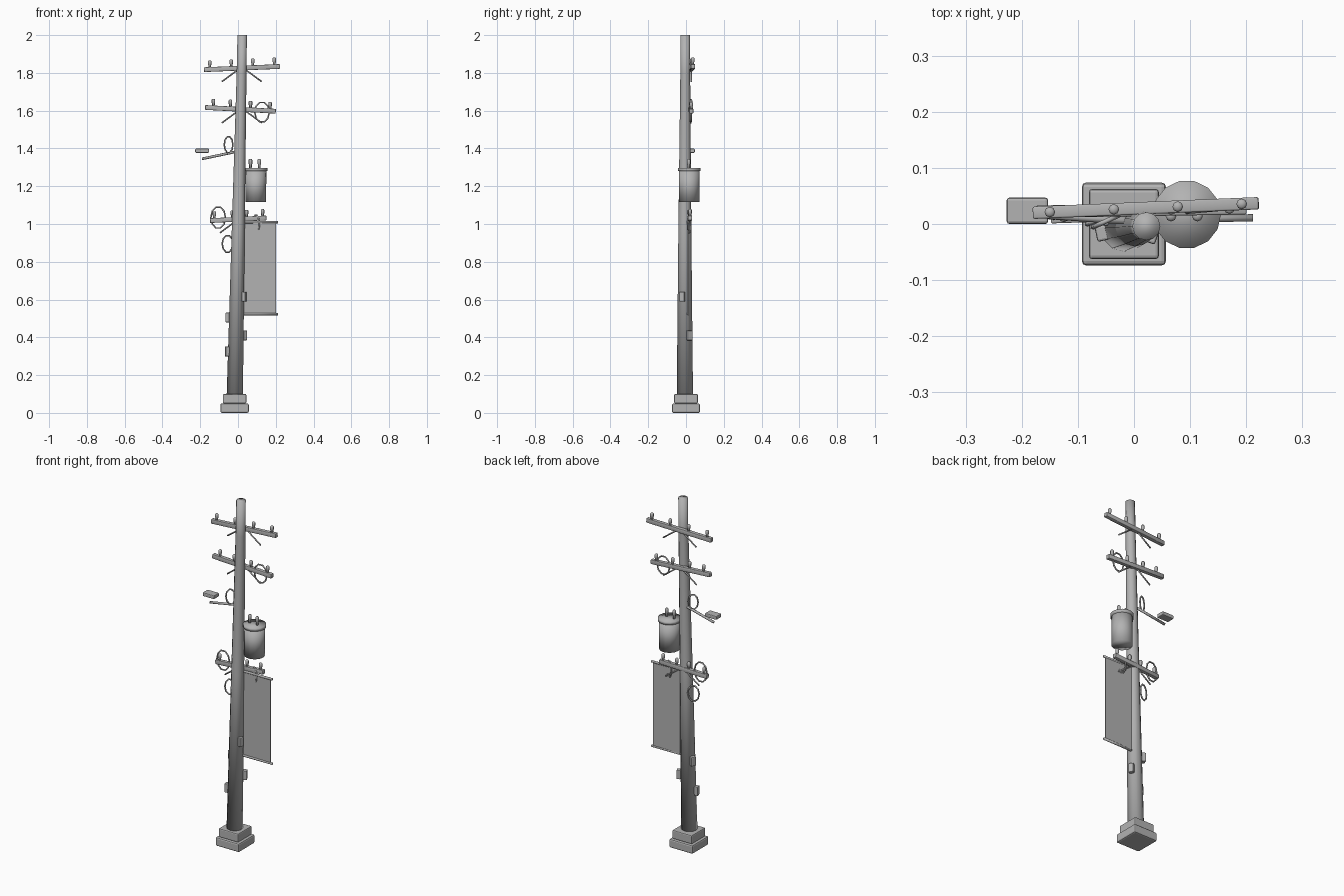
import bpy, bmesh, math
from mathutils import Vector, Matrix

if "Cube" in bpy.data.objects:
    bpy.data.objects.remove(bpy.data.objects["Cube"])

mat = bpy.data.materials.new("plain_grey")
mat.diffuse_color = (0.45, 0.45, 0.45, 1)
mat.use_nodes = True
mat.node_tree.nodes["Principled BSDF"].inputs["Base Color"].default_value = mat.diffuse_color


def finish(name, bm, smooth=True):
    me = bpy.data.meshes.new(name)
    bmesh.ops.recalc_face_normals(bm, faces=bm.faces)
    bm.to_mesh(me)
    bm.free()
    me.materials.append(mat)
    for p in me.polygons:
        p.use_smooth = smooth
    ob = bpy.data.objects.new(name, me)
    bpy.context.collection.objects.link(ob)
    return ob


def box(name, centre, size, rot=None, bevel=0.0, smooth=False):
    bm = bmesh.new()
    bmesh.ops.create_cube(bm, size=1, matrix=Matrix.Diagonal((*size, 1)))
    if bevel:
        bmesh.ops.bevel(bm, geom=bm.edges[:], offset=bevel, segments=2,
                        profile=0.5, affect='EDGES')
    bm.transform(Matrix.Translation(centre) @ (rot or Matrix()))
    return finish(name, bm, smooth)


def bar(name, a, b, w, h):
    # square beam running from a to b
    a, b = Vector(a), Vector(b)
    rot = (b - a).to_track_quat('X', 'Z').to_matrix().to_4x4()
    return box(name, (a + b) / 2, ((b - a).length, w, h), rot, 0.003, True)


def lathe(name, rings, sides):
    # stacked circles given as (centre, radius), capped at both ends
    bm = bmesh.new()
    loops = []
    for c, r in rings:
        loops.append([bm.verts.new((c[0] + r * math.cos(t), c[1] + r * math.sin(t), c[2]))
                      for t in (2 * math.pi * i / sides for i in range(sides))])
    for lo, hi in zip(loops, loops[1:]):
        for i in range(sides):
            j = (i + 1) % sides
            bm.faces.new((lo[i], lo[j], hi[j], hi[i]))
    bm.faces.new(loops[0][::-1])
    bm.faces.new(loops[-1])
    return finish(name, bm)


def rod(name, a, b, r, sides=8):
    a, b = Vector(a), Vector(b)
    bm = bmesh.new()
    m = Matrix.Translation((a + b) / 2) @ (b - a).to_track_quat('Z', 'Y').to_matrix().to_4x4()
    bmesh.ops.create_cone(bm, cap_ends=True, segments=sides, radius1=r, radius2=r,
                          depth=(b - a).length, matrix=m)
    return finish(name, bm)


def insulator(name, x, y, z, h=0.043, r=0.0095):
    lathe(name, [((x, y, z), r * .7), ((x, y, z + h * .4), r * .75), ((x, y, z + h * .5), r),
                 ((x, y, z + h * .9), r), ((x, y, z + h), r * .6)], 8)


# stepped footing
box("footing_lower", (-0.018, 0, 0.025), (0.15, 0.148, 0.05), bevel=0.008)
box("footing_upper", (-0.018, 0, 0.075), (0.125, 0.125, 0.05), bevel=0.006)

# leaning tapered pole
lathe("pole", [((-0.017, -0.006, 0.09), 0.043), ((0.002, -0.006, 1.0), 0.034),
               ((0.019, -0.004, 1.8), 0.026), ((0.022, -0.004, 2.0), 0.025)], 12)

# crossarms with insulators and braces
arms = [
    ("top", (-0.18, 0.02, 1.817), (0.222, 0.037, 1.834), (-0.15, -0.036, 0.078, 0.192)),
    ("middle", (-0.174, 0.022, 1.617), (0.2, 0.028, 1.597), (-0.13, -0.04, 0.066, 0.17)),
    ("lower", (-0.148, 0.012, 1.018), (0.15, 0.022, 1.032), (-0.125, -0.03, 0.045, 0.13)),
]
for name, a, b, xs in arms:
    bar(name + "_crossarm", a, b, 0.022, 0.025)
    for i, x in enumerate(xs):
        t = (x - a[0]) / (b[0] - a[0])
        y, z = (a[k] + t * (b[k] - a[k]) for k in (1, 2))
        insulator(f"{name}_insulator_{i}", x, y, z + 0.005)
    cz, cy = (a[2] + b[2]) / 2, (a[1] + b[1]) / 2
    cx = 0.02 if name != "lower" else 0.01
    for side in (-1, 1):
        rod(f"{name}_brace_{side}", (cx + side * 0.015, cy, cz - 0.005),
            (cx + side * 0.106, cy, cz - 0.072), 0.004, 6)

# hanging wire loops
loops = [((0.127, 0.025, 1.592), 0.043, 0.058, 5), ((-0.105, 0.015, 1.034), 0.043, 0.062, 5),
         ((-0.05, 0.005, 1.42), 0.03, 0.048, 25), ((-0.055, 0.01, 0.895), 0.035, 0.05, 20),
         ((0.095, 0.017, 1.0), 0.025, 0.052, -25)]
for i, (c, rx, rz, yaw) in enumerate(loops):
    bm = bmesh.new()
    n, m, r = 10, 5, 0.0045
    vs = []
    for k in range(n):
        t = 2 * math.pi * k / n
        for q in range(m):
            p = 2 * math.pi * q / m
            d = r * math.cos(p)
            vs.append(bm.verts.new(((rx - r + d) * math.cos(t), r * math.sin(p),
                                    (rz - r + d) * math.sin(t))))
    for k in range(n):
        for q in range(m):
            k2, q2 = (k + 1) % n, (q + 1) % m
            bm.faces.new((vs[k * m + q], vs[k2 * m + q], vs[k2 * m + q2], vs[k * m + q2]))
    bm.transform(Matrix.Translation(c) @ Matrix.Rotation(math.radians(yaw), 4, 'Z'))
    finish(f"wire_loop_{i}", bm)

# street lamp
rod("lamp_arm", (0.005, 0.005, 1.386), (-0.19, 0.018, 1.345), 0.007)
box("lamp_head", (-0.19, 0.0235, 1.388), (0.074, 0.047, 0.022), bevel=0.005)

# transformer can with lid and two bushings
tc = (0.094, 0.017)
lathe("transformer_can", [((*tc, 1.117), 0.055), ((*tc, 1.285), 0.056)], 14)
lathe("transformer_lid", [((*tc, 1.28), 0.061), ((*tc, 1.297), 0.061)], 14)
for i, x in enumerate((0.066, 0.113)):
    insulator(f"transformer_bushing_{i}", x, 0.014, 1.293, 0.052)

# banner between two rods
box("banner", (0.116, 0.011, 0.766), (0.172, 0.006, 0.487))
for n, z in (("upper", 1.01), ("lower", 0.523)):
    rod(f"banner_{n}_rod", (0.0, 0.008, z), (0.212, 0.011, z), 0.0065)

# small boxes fixed to the pole
for i, (x, y, z) in enumerate([(0.031, -0.02, 0.615), (0.033, 0.018, 0.41),
                               (-0.052, 0.012, 0.505), (-0.057, -0.016, 0.325)]):
    ang = math.atan2(y + 0.006, x + 0.01)
    box(f"pole_box_{i}", (x, y, z), (0.022, 0.028, 0.052),
        Matrix.Rotation(ang, 4, 'Z'), 0.004)
